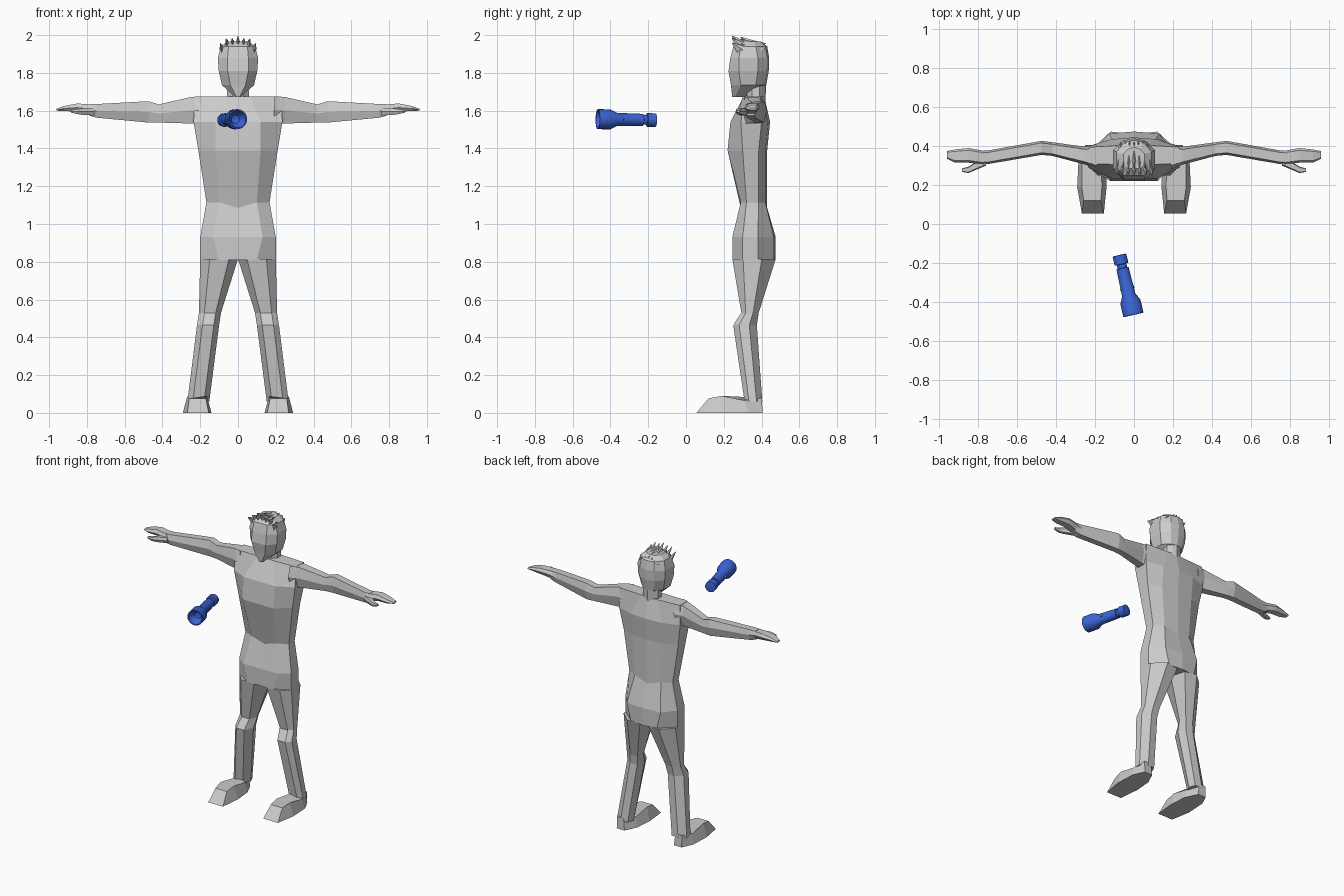
import bpy, bmesh, math
from mathutils import Vector

cube = bpy.data.objects.get("Cube")
if cube:
    bpy.data.objects.remove(cube, do_unlink=True)


def material(name, rgb):
    m = bpy.data.materials.new(name)
    m.use_nodes = True
    m.diffuse_color = (*rgb, 1)
    m.node_tree.nodes["Principled BSDF"].inputs["Base Color"].default_value = (*rgb, 1)
    return m


GREY = material("plain grey", (0.6, 0.6, 0.6))
BLUE = material("torch blue", (0.045, 0.13, 0.68))
WHITE = material("switch white", (0.85, 0.85, 0.85))


def loft(name, rings, mat=GREY, mirror=False):
    """Skin a list of equal closed rings and cap both ends."""
    bm = bmesh.new()
    loops = [[bm.verts.new(p) for p in ring] for ring in rings]
    for a, b in zip(loops, loops[1:]):
        for i in range(len(a)):
            j = (i + 1) % len(a)
            bm.faces.new((a[i], a[j], b[j], b[i]))
    bm.faces.new(loops[0])
    bm.faces.new(loops[-1])
    bmesh.ops.recalc_face_normals(bm, faces=bm.faces)
    me = bpy.data.meshes.new(name)
    bm.to_mesh(me)
    bm.free()
    me.materials.append(mat)
    ob = bpy.data.objects.new(name, me)
    bpy.context.collection.objects.link(ob)
    if mirror:
        ob.modifiers.new("Mirror", "MIRROR").use_mirror_merge = False
    return ob


def body_ring(z, x1, xw, yf, ya, yb, yr, dip=0):
    """Symmetric ten-sided ring: front panel, flat sides, back panel."""
    half = [(x1, yf), (xw, ya), (xw, yb), (x1, yr - 0.01)]
    right = [(x, y, z) for x, y in half]
    left = [(-x, y, z) for x, y in reversed(half)]
    return [(0, yf, z - dip)] + right + [(0, yr, z - dip)] + left


# Torso from shoulders to crotch
torso = [(1.675, .06, .23, .305, .31, .395, .415),
         (1.54, .12, .235, .235, .29, .40, .445),
         (1.39, .12, .21, .22, .30, .385, .43),
         (1.115, .10, .167, .29, .32, .385, .43, .03),
         (.93, .13, .20, .245, .30, .38, .475),
         (.81, .10, .20, .245, .30, .38, .475)]
loft("torso", [body_ring(*r) for r in torso])

# Neck and faceted head
loft("neck", [body_ring(1.65, .03, .06, .325, .35, .39, .42),
              body_ring(1.74, .03, .055, .32, .35, .39, .425)])
head = [(1.672, .008, .014, .245, .26, .29, .31),
        (1.735, .04, .085, .238, .29, .37, .425),
        (1.81, .055, .102, .225, .28, .38, .438),
        (1.88, .055, .107, .235, .28, .38, .44),
        (1.94, .05, .09, .25, .29, .37, .43),
        (1.967, .03, .055, .285, .31, .36, .395)]
loft("head", [body_ring(*r) for r in head])

# Hair: rows of pointed locks swept forward and up
for row, (y, z, lift) in enumerate([(.30, 1.95, .045), (.345, 1.955, .035), (.395, 1.945, .03)]):
    for col in range(-3, 4):
        side = col / 3
        x = side * (.083 - .008 * row)
        base = Vector((x, y, z - .028 * side * side))
        tip = base + Vector((.012 * side, -.055, lift - .008 * (col % 2)))
        w = Vector((.014, 0, 0))
        root = [base - w, base + Vector((0, -.02, -.03)), base + w, base + Vector((0, .03, .012))]
        loft("hair_lock", [root, [tip + (p - base) * .08 for p in root]])

# Legs
SECTION = [(0, .5), (.24, 0), (.75, 0), (1, .25), (1, .68), (.6, 1), (.15, .95)]


def leg_ring(z, x0, x1, y0, y1):
    return [(x0 + u * (x1 - x0), y0 + v * (y1 - y0), z) for u, v in SECTION]


legs = [(.815, .0, .20, .245, .475), (.53, .09, .207, .293, .385),
        (.465, .10, .217, .25, .375), (.06, .152, .268, .31, .404)]
loft("leg", [leg_ring(*r) for r in legs], mirror=True)

# Feet: flat sole and sloping instep
sole = [(.155, .055), (.268, .055), (.292, .19), (.285, .33),
        (.25, .405), (.19, .405), (.15, .32), (.14, .20)]
instep = [(.17, .12, .077), (.258, .12, .077), (.268, .19, .09), (.268, .31, .066),
          (.25, .402, .08), (.20, .402, .08), (.168, .31, .066), (.165, .19, .09)]
loft("foot", [[(x, y, 0) for x, y in sole], instep], mirror=True)

# Arms with flat hands
HEX = [(0, .5), (.15, 1), (.85, 1), (1, .55), (.8, 0), (.2, 0)]


def arm_ring(x, y0, y1, z0, z1):
    return [(x, y0 + u * (y1 - y0), z0 + v * (z1 - z0)) for u, v in HEX]


arm = [(.19, .28, .41, 1.53, 1.675), (.25, .305, .397, 1.532, 1.672),
       (.42, .35, .42, 1.537, 1.633), (.475, .355, .427, 1.537, 1.65),
       (.75, .308, .378, 1.563, 1.635), (.79, .31, .375, 1.575, 1.635)]
loft("arm", [arm_ring(*r) for r in arm], mirror=True)
hand = [(.77, .305, .376, 1.58, 1.632), (.85, .315, .39, 1.595, 1.638),
        (.92, .315, .383, 1.598, 1.625), (.96, .335, .375, 1.60, 1.61)]
loft("hand", [arm_ring(*r) for r in hand], mirror=True)
thumb = [(.76, .30, .345, 1.575, 1.615), (.82, .275, .315, 1.577, 1.613),
         (.85, .262, .295, 1.582, 1.608), (.885, .268, .285, 1.59, 1.602)]
loft("thumb", [arm_ring(*r) for r in thumb], mirror=True)

# Torch: turned profile of (distance from lens, radius)
profile = [(.05, .001), (.045, .022), (.012, .044), (0, .046), (0, .053), (.068, .053),
           (.105, .035), (.245, .032), (.247, .025), (.266, .025),
           (.268, .036), (.314, .036), (.316, .03), (.316, .001)]
N = 20
turn = [(math.cos(2 * math.pi * i / N), math.sin(2 * math.pi * i / N)) for i in range(N)]
torch = loft("torch", [[(r * c, r * s, t) for c, s in turn] for t, r in profile], BLUE)
lens, tail = Vector((-.003, -.467, 1.555)), Vector((-.075, -.16, 1.55))
axis = (tail - lens).normalized()
torch.rotation_euler = axis.to_track_quat("Z", "Y").to_euler()
torch.location = lens
bpy.ops.object.select_all(action="DESELECT")
torch.select_set(True)
bpy.context.view_layer.objects.active = torch
bpy.ops.object.shade_smooth_by_angle(angle=math.radians(30))

# Torch switch on one side and a small stud opposite
out = axis.cross(Vector((0, 0, 1))).normalized()
up = out.cross(axis).normalized()
for name, direction, mat in (("torch_switch", -1 if out.x > 0 else 1, WHITE),
                             ("torch_stud", 1 if out.x > 0 else -1, BLUE)):
    rings = []
    for r in (.031, .037):
        c = lens + axis * .14 + out * direction * r
        rings.append([c + axis * (a * .007) + up * (b * .006)
                      for a, b in ((-1, -1), (1, -1), (1, 1), (-1, 1))])
    loft(name, rings, mat)
